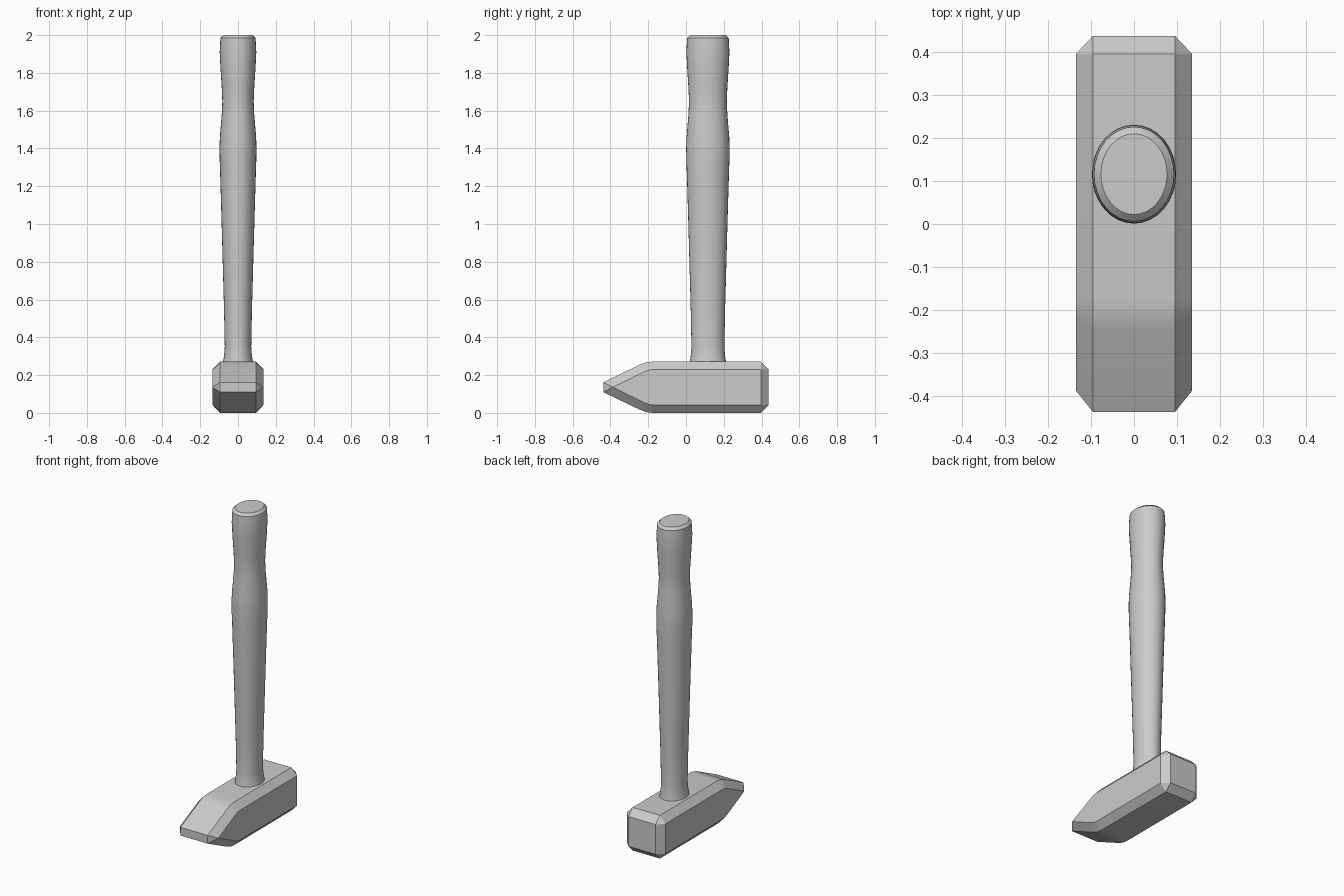
import bpy, bmesh, math

if "Cube" in bpy.data.objects:
    bpy.data.objects.remove(bpy.data.objects["Cube"])


def finish(bm, name, angle):
    bmesh.ops.recalc_face_normals(bm, faces=bm.faces)
    mesh = bpy.data.meshes.new(name)
    bm.to_mesh(mesh)
    bm.free()
    obj = bpy.data.objects.new(name, mesh)
    bpy.context.collection.objects.link(obj)
    bpy.ops.object.select_all(action='DESELECT')
    obj.select_set(True)
    bpy.context.view_layer.objects.active = obj
    bpy.ops.object.shade_smooth_by_angle(angle=math.radians(angle))
    return obj


# Hammer head: wedge-ended bar with chamfered sides, mirrored about MID height
MID = 0.136
# (y, height above MID) of the outer outline and of the inset flat side
outer = [(0.438, 0.094), (0.396, 0.136), (-0.175, 0.136),
         (-0.21, 0.132), (-0.245, 0.119), (-0.438, 0.026)]
side = [(0.396, 0.094), (0.396, 0.094), (-0.165, 0.094),
        (-0.193, 0.092), (-0.22, 0.082), (-0.388, 0.0)]

bm = bmesh.new()


def outline(points, x):
    full = points + [(y, -h) for y, h in reversed(points)]
    return [bm.verts.new((x, y, MID + h)) for y, h in full]


left, right = outline(outer, -0.095), outline(outer, 0.095)
flat_l, flat_r = outline(side, -0.135), outline(side, 0.135)
n = len(left)
for a, b in ((flat_l, left), (left, right), (right, flat_r)):
    for i in range(n):
        j = (i + 1) % n
        bm.faces.new((a[i], a[j], b[j], b[i]))
bm.faces.new(flat_l)
bm.faces.new(flat_r)
bmesh.ops.remove_doubles(bm, verts=bm.verts, dist=0.0005)
finish(bm, "hammer_head", 25)

# Handle: oval cross-section swept along a (z, half width) profile
profile = [(0.25, 0.082), (0.272, 0.079), (0.30, 0.074), (0.35, 0.070),
           (0.55, 0.074), (0.80, 0.081), (1.05, 0.088), (1.25, 0.094),
           (1.34, 0.097), (1.40, 0.098), (1.46, 0.096), (1.58, 0.086),
           (1.65, 0.083), (1.72, 0.086), (1.83, 0.093), (1.91, 0.097),
           (1.985, 0.093), (2.0, 0.077)]
SIDES, HANDLE_Y, DEEPER = 32, 0.116, 0.017

bm = bmesh.new()
rings = []
for z, r in profile:
    rings.append([bm.verts.new((r * math.cos(t),
                                HANDLE_Y + (r + DEEPER) * math.sin(t), z))
                  for t in (2 * math.pi * k / SIDES for k in range(SIDES))])
for a, b in zip(rings, rings[1:]):
    for i in range(SIDES):
        j = (i + 1) % SIDES
        bm.faces.new((a[i], a[j], b[j], b[i]))
bm.faces.new(rings[0])
bm.faces.new(rings[-1])
finish(bm, "handle", 30)
